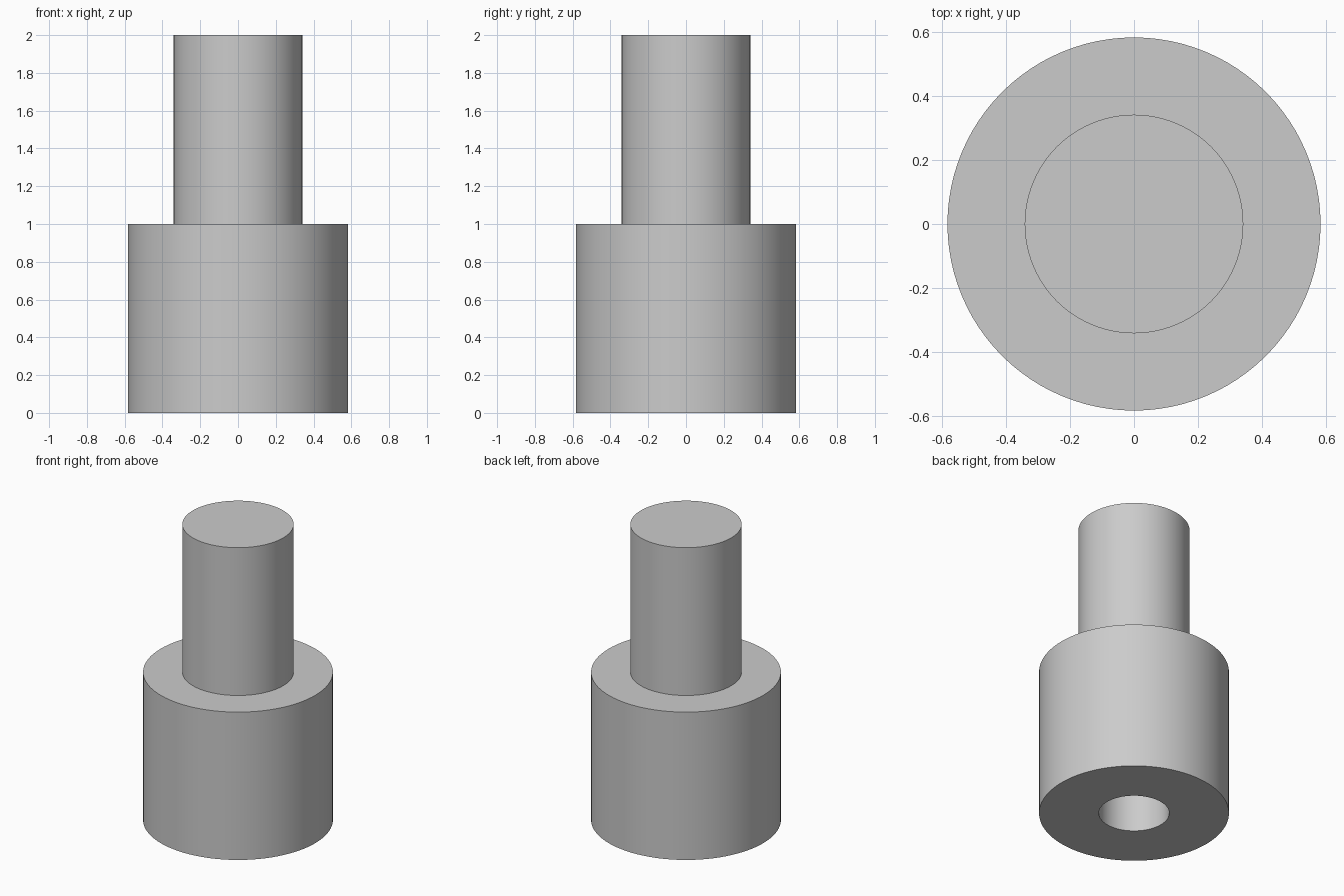
import bpy
import bmesh
import math
from mathutils import Matrix

SIDES = 96
BASE_R, PIN_R, BORE_R = 0.582, 0.341, 0.216
STEP_Z, TOP_Z, BORE_DEPTH = 1.0, 2.0, 1.0

cube = bpy.data.objects.get("Cube")
if cube:
    bpy.data.objects.remove(cube, do_unlink=True)

grey = bpy.data.materials.new("plain grey")
grey.use_nodes = True
colour = (0.6, 0.6, 0.6, 1)
grey.diffuse_color = colour
grey.node_tree.nodes["Principled BSDF"].inputs["Base Color"].default_value = colour


def turned_part(name, profile):
    """Spin a (radius, height) profile around z into a solid."""
    bm = bmesh.new()
    verts = [bm.verts.new((r, 0, z)) for r, z in profile]
    edges = [bm.edges.new(pair) for pair in zip(verts, verts[1:])]
    bmesh.ops.spin(bm, geom=verts + edges, cent=(0, 0, 0), axis=(0, 0, 1),
                   angle=math.tau, steps=SIDES)
    bmesh.ops.remove_doubles(bm, verts=bm.verts, dist=1e-5)
    bmesh.ops.recalc_face_normals(bm, faces=bm.faces)
    mesh = bpy.data.meshes.new(name)
    bm.to_mesh(mesh)
    bm.free()
    mesh.materials.append(grey)
    obj = bpy.data.objects.new(name, mesh)
    bpy.context.collection.objects.link(obj)
    bpy.ops.object.select_all(action="DESELECT")
    obj.select_set(True)
    bpy.context.view_layer.objects.active = obj
    bpy.ops.object.shade_smooth_by_angle(angle=math.radians(30))
    return obj


# Stepped body: blind bore, wide base, shoulder and narrow pin
turned_part("stepped_shaft", [
    (0, BORE_DEPTH), (BORE_R, BORE_DEPTH), (BORE_R, 0),
    (BASE_R, 0), (BASE_R, STEP_Z),
    (PIN_R, STEP_Z), (PIN_R, TOP_Z), (0, TOP_Z),
])
